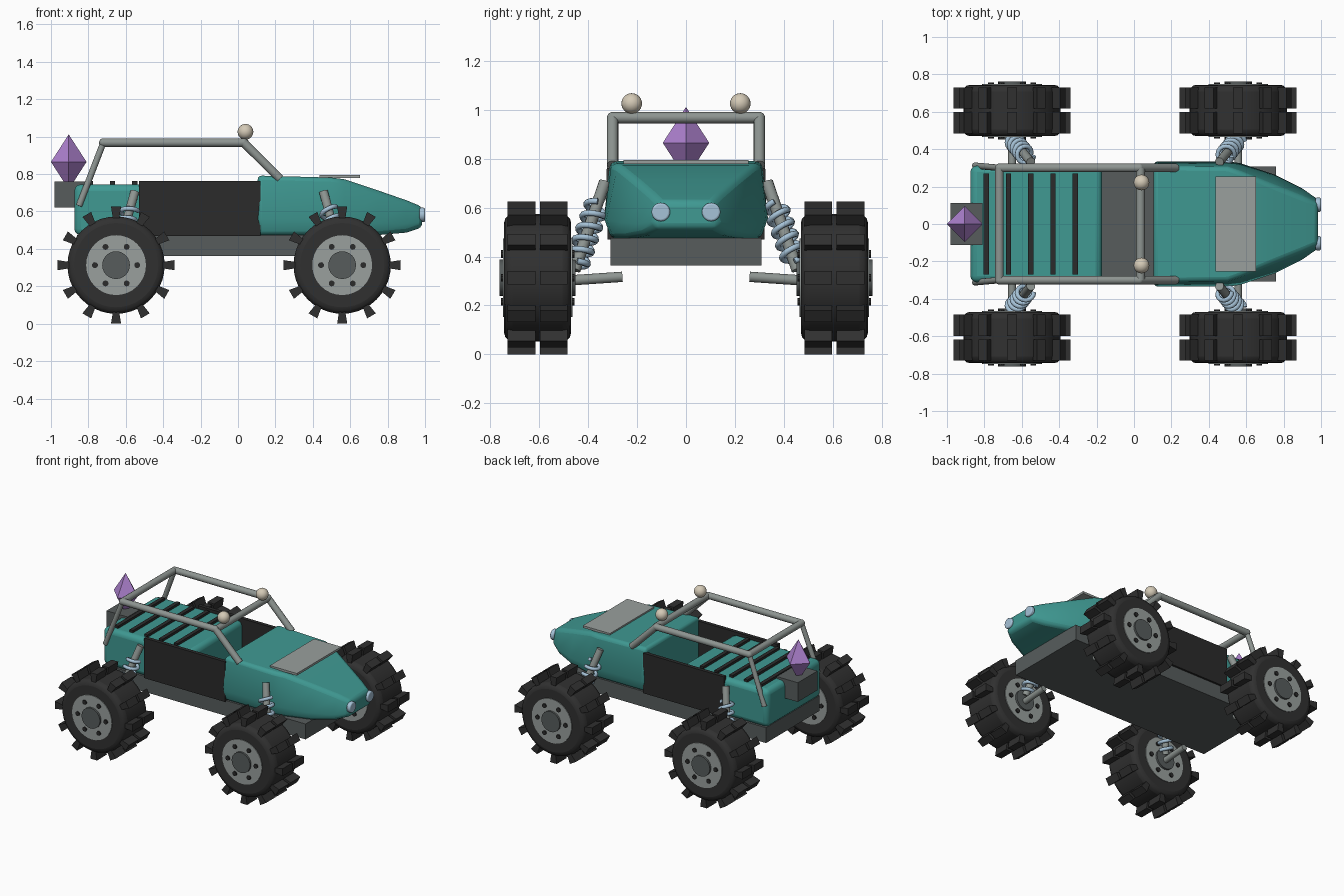
import bpy, bmesh, math
from mathutils import Vector, Matrix

if "Cube" in bpy.data.objects:
    bpy.data.objects.remove(bpy.data.objects["Cube"])


def mat(name, rgb):
    m = bpy.data.materials.new(name)
    m.diffuse_color = (*rgb, 1)
    m.use_nodes = True
    m.node_tree.nodes["Principled BSDF"].inputs["Base Color"].default_value = m.diffuse_color
    return m


TEAL = mat("teal_paint", (0.05, 0.32, 0.29))
BLACK = mat("black_panel", (0.024, 0.024, 0.024))
RUBBER = mat("tyre_rubber", (0.03, 0.03, 0.03))
DARK = mat("dark_grey", (0.095, 0.108, 0.108))
LIGHT = mat("light_grey", (0.32, 0.35, 0.34))
STEEL = mat("steel_tube", (0.27, 0.30, 0.285))
BLUE = mat("pale_blue", (0.38, 0.54, 0.68))
CREAM = mat("cream_lamp", (0.66, 0.59, 0.47))
PURPLE = mat("purple_crystal", (0.42, 0.22, 0.62))


def smooth(ob, deg=35):
    bpy.ops.object.select_all(action='DESELECT')
    ob.select_set(True)
    bpy.context.view_layer.objects.active = ob
    bpy.ops.object.shade_smooth_by_angle(angle=math.radians(deg))


def add(name, bm, material, bevel=0, segs=3):
    bmesh.ops.recalc_face_normals(bm, faces=bm.faces)
    me = bpy.data.meshes.new(name)
    bm.to_mesh(me)
    bm.free()
    me.materials.append(material)
    ob = bpy.data.objects.new(name, me)
    bpy.context.collection.objects.link(ob)
    if bevel:
        b = ob.modifiers.new("bevel", 'BEVEL')
        b.width, b.segments, b.limit_method = bevel, segs, 'ANGLE'
        b.angle_limit = math.radians(40)
        b.harden_normals = False
    return ob


def box(name, x, y, z, material, bevel=0):
    bm = bmesh.new()
    lo, hi = Vector((x[0], y[0], z[0])), Vector((x[1], y[1], z[1]))
    m = Matrix.Translation((lo + hi) / 2) @ Matrix.Diagonal((*(hi - lo), 1))
    bmesh.ops.create_cube(bm, size=1, matrix=m)
    ob = add(name, bm, material, bevel)
    if bevel:
        smooth(ob)
    return ob


def cyl(name, a, b, r, material, segs=24, bevel=0):
    a, b = Vector(a), Vector(b)
    bm = bmesh.new()
    q = Vector((0, 0, 1)).rotation_difference(b - a).to_matrix().to_4x4()
    bmesh.ops.create_cone(bm, cap_ends=True, segments=segs, radius1=r, radius2=r,
                          depth=(b - a).length, matrix=Matrix.Translation((a + b) / 2) @ q)
    ob = add(name, bm, material, bevel)
    smooth(ob)
    return ob


def ball(name, c, r, material):
    bm = bmesh.new()
    bmesh.ops.create_uvsphere(bm, u_segments=24, v_segments=14, radius=r,
                              matrix=Matrix.Translation(c))
    ob = add(name, bm, material)
    smooth(ob, 60)


def tube(name, pts, r, material):
    cu = bpy.data.curves.new(name, 'CURVE')
    cu.dimensions, cu.bevel_depth, cu.bevel_resolution = '3D', r, 2
    cu.use_fill_caps = True
    s = cu.splines.new('POLY')
    s.points.add(len(pts) - 1)
    for p, co in zip(s.points, pts):
        p.co = (*co, 1)
    ob = bpy.data.objects.new(name, cu)
    cu.materials.append(material)
    bpy.context.collection.objects.link(ob)
    bpy.ops.object.select_all(action='DESELECT')
    ob.select_set(True)
    bpy.context.view_layer.objects.active = ob
    bpy.ops.object.convert(target='MESH')
    smooth(bpy.context.view_layer.objects.active, 60)


# Chassis tray and cockpit side panels
box("chassis", (-0.86, 0.76), (-0.308, 0.308), (0.363, 0.475), DARK)
for s in (-1, 1):
    y = sorted((s * 0.295, s * 0.322))
    box("side_panel", (-0.53, 0.12), y, (0.47, 0.762), BLACK)

# Rear deck with slats
box("rear_deck", (-0.875, -0.17), (-0.312, 0.312), (0.472, 0.745), TEAL, 0.035)
for i in range(5):
    x = -0.79 + i * 0.119
    box("deck_slat", (x - 0.014, x + 0.014), (-0.27, 0.27), (0.73, 0.762), BLACK)

# Tapered hood lofted along x: x, lower half width, upper half width, bottom, top
bm = bmesh.new()
rings = []
for x, wb, wt, zb, zt in ((0.105, 0.335, 0.31, 0.472, 0.792), (0.5, 0.335, 0.305, 0.472, 0.781),
                          (0.57, 0.325, 0.28, 0.472, 0.772), (0.75, 0.265, 0.205, 0.474, 0.712),
                          (0.9, 0.19, 0.145, 0.487, 0.66), (0.985, 0.13, 0.11, 0.515, 0.625)):
    zm = zb + (zt - zb) * 0.27
    prof = ((-wb * 0.91, zb), (-wb, zm), (-wt, zt), (wt, zt), (wb, zm), (wb * 0.91, zb))
    rings.append([bm.verts.new((x, y, z)) for y, z in prof])
for a, b in zip(rings, rings[1:]):
    for i in range(6):
        j = (i + 1) % 6
        bm.faces.new((a[i], a[j], b[j], b[i]))
bm.faces.new(rings[0])
bm.faces.new(rings[-1])
smooth(add("hood", bm, TEAL, 0.022), 35)
box("hood_plate", (0.435, 0.652), (-0.255, 0.255), (0.778, 0.794), LIGHT)

# Headlights and roof lamps
for s in (-1, 1):
    cyl("headlight", (0.97, s * 0.103, 0.582), (1.0, s * 0.103, 0.582), 0.038, BLUE, 24, 0.008)
    ball("roof_lamp", (0.04, s * 0.222, 1.026), 0.042, CREAM)

# Roll cage
for s in (-1, 1):
    y = s * 0.3
    cyl("cage_rail", (-0.72, y, 0.968), (0.03, y, 0.968), 0.023, STEEL, 16)
    cyl("cage_front_leg", (0.03, y, 0.968), (0.225, y, 0.775), 0.023, STEEL, 16)
    cyl("cage_rear_leg", (-0.72, y, 0.968), (-0.85, s * 0.312, 0.63), 0.017, STEEL, 16)
    ball("cage_joint", (-0.72, y, 0.968), 0.023, STEEL)
    ball("cage_joint", (0.03, y, 0.968), 0.023, STEEL)
for x in (-0.72, 0.035):
    cyl("cage_crossbar", (x, -0.3, 0.968), (x, 0.3, 0.968), 0.023, STEEL, 16)

# Crystal on its holder box
box("crystal_holder", (-0.98, -0.81), (-0.113, 0.113), (0.62, 0.76), DARK)
bm = bmesh.new()
for d in (1, -1):
    tip = bm.verts.new((-0.905, 0, 0.865 + d * 0.147))
    belt = [bm.verts.new((-0.905 + 0.095 * math.cos(k * math.pi / 2),
                          0.095 * math.sin(k * math.pi / 2), 0.865)) for k in range(4)]
    for k in range(4):
        bm.faces.new((tip, belt[k], belt[(k + 1) % 4]))
bmesh.ops.remove_doubles(bm, verts=bm.verts, dist=0.0001)
add("crystal", bm, PURPLE)


# Wheel: tyre, flared lugs, hub discs and bolts on both faces
def wheel(cx, s):
    cy, cz = s * 0.607, 0.313
    cyl("tyre", (cx, cy - 0.137, cz), (cx, cy + 0.137, cz), 0.26, RUBBER, 40, 0.035)
    bm = bmesh.new()
    for k in range(12):
        for side in (-1, 1):
            vs = bmesh.ops.create_cube(bm, size=1)['verts']
            for v in vs:
                w = 0.054 if v.co.z > 0 else 0.028
                v.co = Vector((v.co.x * w, v.co.y * 0.113 + side * 0.066, 0.2725 + v.co.z * 0.081))
            turn = Matrix.Rotation(k * math.pi / 6, 4, 'Y')
            bmesh.ops.transform(bm, verts=vs, matrix=Matrix.Translation((cx, cy, cz)) @ turn)
    add("tread_lugs", bm, RUBBER)
    cyl("rim_disc", (cx, cy - 0.142, cz), (cx, cy + 0.142, cz), 0.16, LIGHT, 32)
    cyl("hub_cap", (cx, cy - 0.156, cz), (cx, cy + 0.156, cz), 0.074, DARK, 24)
    for k in range(6):
        bx = cx + 0.113 * math.cos(k * math.pi / 3)
        bz = cz + 0.113 * math.sin(k * math.pi / 3)
        cyl("wheel_bolt", (bx, cy - 0.15, bz), (bx, cy + 0.15, bz), 0.016, BLACK, 10)


# Shock absorber with coil spring, and axle
def suspension(cx, s, lean):
    low = Vector((cx, s * 0.455, 0.345))
    top = Vector((cx + lean, s * 0.332, 0.705))
    cyl("shock_rod", low, top, 0.024, STEEL, 14)
    q = Vector((0, 0, 1)).rotation_difference(top - low)
    n, turns = 80, 5
    pts = []
    for i in range(n + 1):
        t = i / n
        a = t * turns * 2 * math.pi
        off = Vector((0.043 * math.cos(a), 0.043 * math.sin(a), 0))
        pts.append(low.lerp(top, 0.07 + 0.68 * t) + q @ off)
    tube("shock_spring", pts, 0.0125, BLUE)
    cyl("axle", (cx, s * 0.26, 0.317), (cx, s * 0.48, 0.302), 0.021, STEEL, 14)


for cx, lean in ((-0.652, 0.1), (0.557, -0.1)):
    for s in (-1, 1):
        wheel(cx, s)
        suspension(cx, s, lean)
